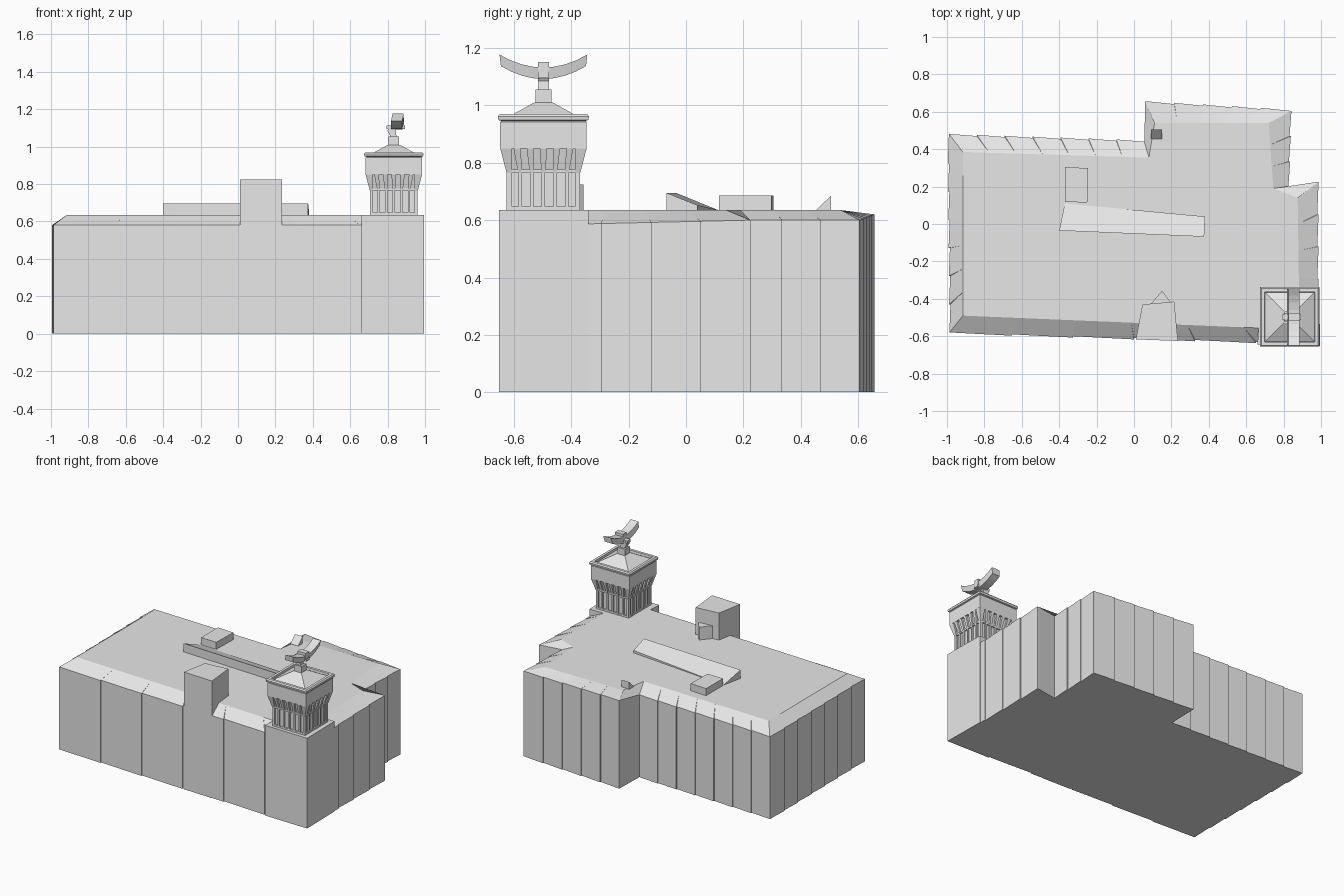
import bpy, bmesh, math
from mathutils import Vector, Matrix

if "Cube" in bpy.data.objects:
    bpy.data.objects.remove(bpy.data.objects["Cube"])

grey = bpy.data.materials.new("concrete_grey")
grey.diffuse_color = (0.8, 0.8, 0.8, 1)
grey.use_nodes = True
grey.node_tree.nodes["Principled BSDF"].inputs["Base Color"].default_value = grey.diffuse_color


def finish(name, bm):
    bmesh.ops.remove_doubles(bm, verts=bm.verts, dist=1e-5)
    bmesh.ops.recalc_face_normals(bm, faces=bm.faces)
    mesh = bpy.data.meshes.new(name)
    bm.to_mesh(mesh)
    bm.free()
    mesh.materials.append(grey)
    ob = bpy.data.objects.new(name, mesh)
    bpy.context.collection.objects.link(ob)
    return ob


def loft(name, rings, bm=None):
    """Skin equal-length closed rings and cap both ends."""
    own = bm is None
    bm = bm or bmesh.new()
    loops = [[bm.verts.new(p) for p in r] for r in rings]
    n = len(loops[0])
    for a, b in zip(loops, loops[1:]):
        for i in range(n):
            j = (i + 1) % n
            bm.faces.new((a[i], a[j], b[j], b[i]))
    bm.faces.new(loops[0][::-1])
    bm.faces.new(loops[-1])
    if own:
        return finish(name, bm)


def prism(name, outline, z0, z1):
    """Vertical prism; z1 is one height or one height per corner."""
    tops = z1 if isinstance(z1, (list, tuple)) else [z1] * len(outline)
    return loft(name, [[(x, y, z0) for x, y in outline],
                       [(x, y, z) for (x, y), z in zip(outline, tops)]])


def box(name, x0, x1, y0, y1, z0, z1):
    return prism(name, [(x0, y0), (x1, y0), (x1, y1), (x0, y1)], z0, z1)


# Main building: stepped wall panels with a sloped edge around the flat roof
# each corner: eave x, y, z, roof-edge x, y, panels to the next corner
ROOF = 0.635
corners = [
    (-0.98, -0.58, 0.58, -0.915, -0.49, 6),
    (0.98, -0.64, 0.58, 0.885, -0.565, 5),
    (0.98, 0.225, 0.60, 0.875, 0.14, 1),
    (0.825, 0.20, 0.60, 0.745, 0.19, 3),
    (0.835, 0.605, 0.60, 0.72, 0.54, 5),
    (0.06, 0.65, 0.62, 0.11, 0.54, 1),
    (0.055, 0.44, 0.58, 0.08, 0.355, 7),
    (-0.99, 0.475, 0.58, -0.915, 0.385, 7),
]
bottom, eave, inner = [], [], []
for i, a in enumerate(corners):
    b = corners[(i + 1) % len(corners)]
    panels = a[5]
    d = Vector((b[0] - a[0], b[1] - a[1]))
    out = Vector((d.y, -d.x)).normalized()
    for k in range(panels):
        # panel starts flush and kicks out slightly at its far end
        for t, off in ((k / panels, 0), ((k + 1) / panels, 0.007)):
            if panels == 1 and off:
                continue
            p = [a[m] + (b[m] - a[m]) * t for m in range(5)]
            x, y = p[0] + out.x * off, p[1] + out.y * off
            bottom.append((x, y, 0))
            eave.append((x, y, p[2]))
            inner.append((p[3], p[4], ROOF))
loft("main_building", [bottom, eave, inner])

# Full-height corner under the tower
prism("tower_corner", [(0.66, -0.645), (0.995, -0.652), (0.99, -0.34), (0.885, -0.34),
                       (0.68, -0.34)], 0, ROOF)

# Stair housing rising from the front wall, with a small pointed annex
prism("stair_housing", [(0.01, -0.617), (0.235, -0.625), (0.215, -0.415), (0.045, -0.43)], 0, 0.825)
prism("stair_annex", [(0.08, -0.44), (0.205, -0.43), (0.15, -0.357)], 0.62, 0.725)

# Roof details
prism("long_skylight", [(-0.40, -0.035), (0.375, -0.068), (0.38, 0.04), (-0.37, 0.11)], 0.62,
      [0.695, 0.695, 0.652, 0.636])
prism("roof_box", [(-0.37, 0.118), (-0.25, 0.115), (-0.245, 0.298), (-0.37, 0.305)], 0.62, 0.685)
prism("roof_wedge", [(0.09, 0.455), (0.15, 0.455), (0.15, 0.505), (0.09, 0.505)], 0.62,
      [0.636, 0.636, 0.685, 0.685])

# Tower: square stacked profile of (half width, height)
CX, CY = 0.833, -0.497
profile = [(0.118, 0.63), (0.118, 0.77), (0.136, 0.85), (0.151, 0.85), (0.151, 0.942),
           (0.147, 0.946), (0.157, 0.949), (0.159, 0.962), (0.152, 0.970), (0.134, 0.970),
           (0.132, 0.955), (0.032, 1.010)]
loft("tower", [[(CX + sx * h, CY + sy * h, z) for sx, sy in ((-1, -1), (1, -1), (1, 1), (-1, 1))]
               for h, z in profile])

# Tower ribs: slim columns that flare out and widen beneath the cabin
bm = bmesh.new()
for side in range(4):
    rot = Matrix.Translation((CX, CY, 0)) @ Matrix.Rotation(side * math.pi / 2, 4, 'Z')
    for k in range(7):
        s = (k - 3) / 3
        rings = []
        for z, depth, mid, half in ((0.63, 0.128, 0.122, 0.006), (0.765, 0.128, 0.122, 0.006),
                                    (0.79, 0.134, 0.126, 0.009), (0.852, 0.151, 0.139, 0.012)):
            u = s * mid
            rings.append([rot @ Vector(p) for p in ((u - half, -depth, z), (u + half, -depth, z),
                                                    (u + half, -0.11, z), (u - half, -0.11, z))])
        loft("", rings, bm)
finish("tower_ribs", bm)

# Sills and heads that frame the tall tower windows
h = 0.127
box("window_sill", CX - h, CX + h, CY - h, CY + h, 0.63, 0.647)
box("window_head", CX - h, CX + h, CY - h, CY + h, 0.765, 0.777)

# Radar pedestal, head and crossbar
box("radar_pedestal", CX - 0.028, CX + 0.028, CY - 0.028, CY + 0.028, 1.0, 1.055)
loft("radar_neck", [[(CX + dx + sx * w, CY + sy * 0.019, z)
                     for sx, sy in ((-1, -1), (1, -1), (1, 1), (-1, 1))]
                    for dx, w, z in ((0, 0.015, 1.05), (-0.012, 0.022, 1.085), (0, 0.024, 1.11))])
box("radar_crossbar", CX - 0.04, CX + 0.06, CY - 0.017, CY + 0.017, 1.095, 1.113)
box("radar_head", CX - 0.008, CX + 0.055, CY - 0.019, CY + 0.019, 1.11, 1.152)

# Curved antenna bar
rings = []
for k in range(9):
    t = k / 4 - 1
    y, z = CY + 0.153 * t, 1.092 + 0.045 * t * t
    rings.append([(0.818, y * 0.97 + CY * 0.03, z), (0.878, y * 0.97 + CY * 0.03, z),
                  (0.886, y, z + 0.04), (0.826, y, z + 0.04)])
loft("radar_antenna", rings)
